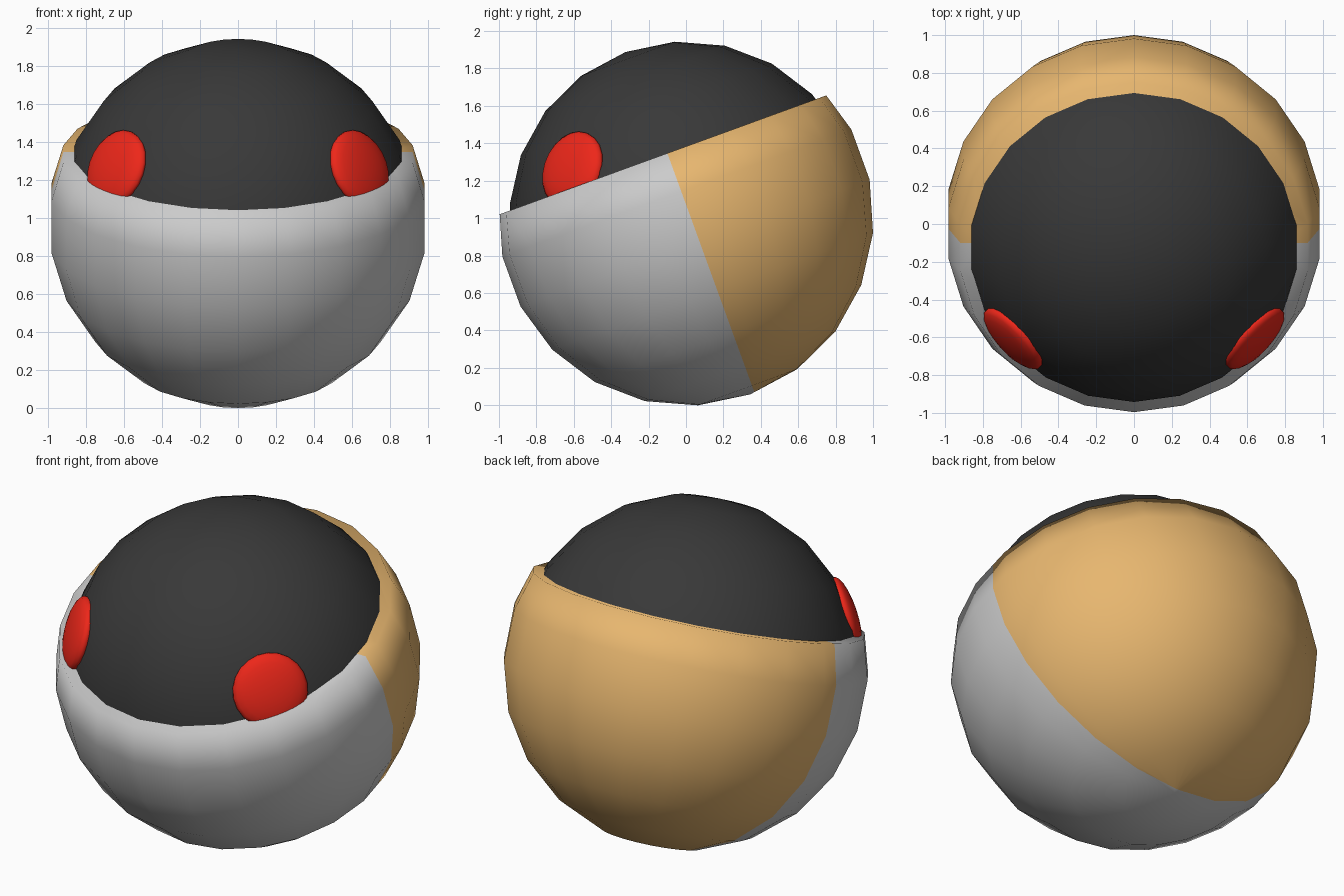
import bpy, bmesh
from math import radians, sin, cos
from mathutils import Matrix, Vector

if "Cube" in bpy.data.objects:
    bpy.data.objects.remove(bpy.data.objects["Cube"])

TILT = Matrix.Translation((0, 0, 1.0)) @ Matrix.Rotation(radians(20), 4, 'X')
RIM_Z, SEAM_Y = 0.36, 0.025


def material(name, color):
    m = bpy.data.materials.new(name)
    m.diffuse_color = (*color, 1)
    m.use_nodes = True
    m.node_tree.nodes["Principled BSDF"].inputs["Base Color"].default_value = m.diffuse_color
    return m


def finish(bm, name, mats, matrix):
    for f in bm.faces:
        f.smooth = True
    me = bpy.data.meshes.new(name)
    bm.to_mesh(me)
    bm.free()
    for m in mats:
        me.materials.append(m)
    ob = bpy.data.objects.new(name, me)
    ob.matrix_world = matrix
    bpy.context.collection.objects.link(ob)
    return ob


def bisect(bm, co, no, clear):
    bmesh.ops.bisect_plane(bm, geom=bm.verts[:] + bm.edges[:] + bm.faces[:],
                           plane_co=co, plane_no=no, clear_outer=clear)


def ball(bm, r):
    bmesh.ops.create_uvsphere(bm, u_segments=22, v_segments=11, radius=r)


orange = material("orange", (0.80, 0.47, 0.16))
grey = material("light_grey", (0.62, 0.62, 0.62))
dark = material("charcoal", (0.04, 0.04, 0.04))
red = material("red", (0.85, 0.02, 0.01))

# thick outer shell: two nested balls cut by the rim plane and bridged
bm = bmesh.new()
ball(bm, 1.003)
ball(bm, 0.94)
bisect(bm, (0, 0, RIM_Z), (0, 0, 1), True)
bmesh.ops.bridge_loops(bm, edges=[e for e in bm.edges if e.is_boundary])
bmesh.ops.recalc_face_normals(bm, faces=bm.faces[:])
# two-colour seam, grey in front and orange behind
bisect(bm, (0, SEAM_Y, 0), (0, 1, 0), False)
for f in bm.faces:
    f.material_index = int(f.calc_center_median().y > SEAM_Y)
finish(bm, "outer_shell", [grey, orange], TILT)

# dark inner ball
bm = bmesh.new()
ball(bm, 0.945)
finish(bm, "inner_ball", [dark], TILT)

# flattened eyes lying on the inner ball
az, el = radians(46.5), radians(16.5)
for side, name in ((1, "eye_right"), (-1, "eye_left")):
    n = Vector((side * sin(az) * cos(el), -cos(az) * cos(el), sin(el)))
    bm = bmesh.new()
    ball(bm, 1.0)
    bmesh.ops.scale(bm, vec=(0.21, 0.21, 0.06), verts=bm.verts)
    rot = n.to_track_quat('Z', 'Y').to_matrix().to_4x4()
    finish(bm, name, [red], Matrix.Translation(n * 0.92 + Vector((0, 0, 1))) @ rot)
